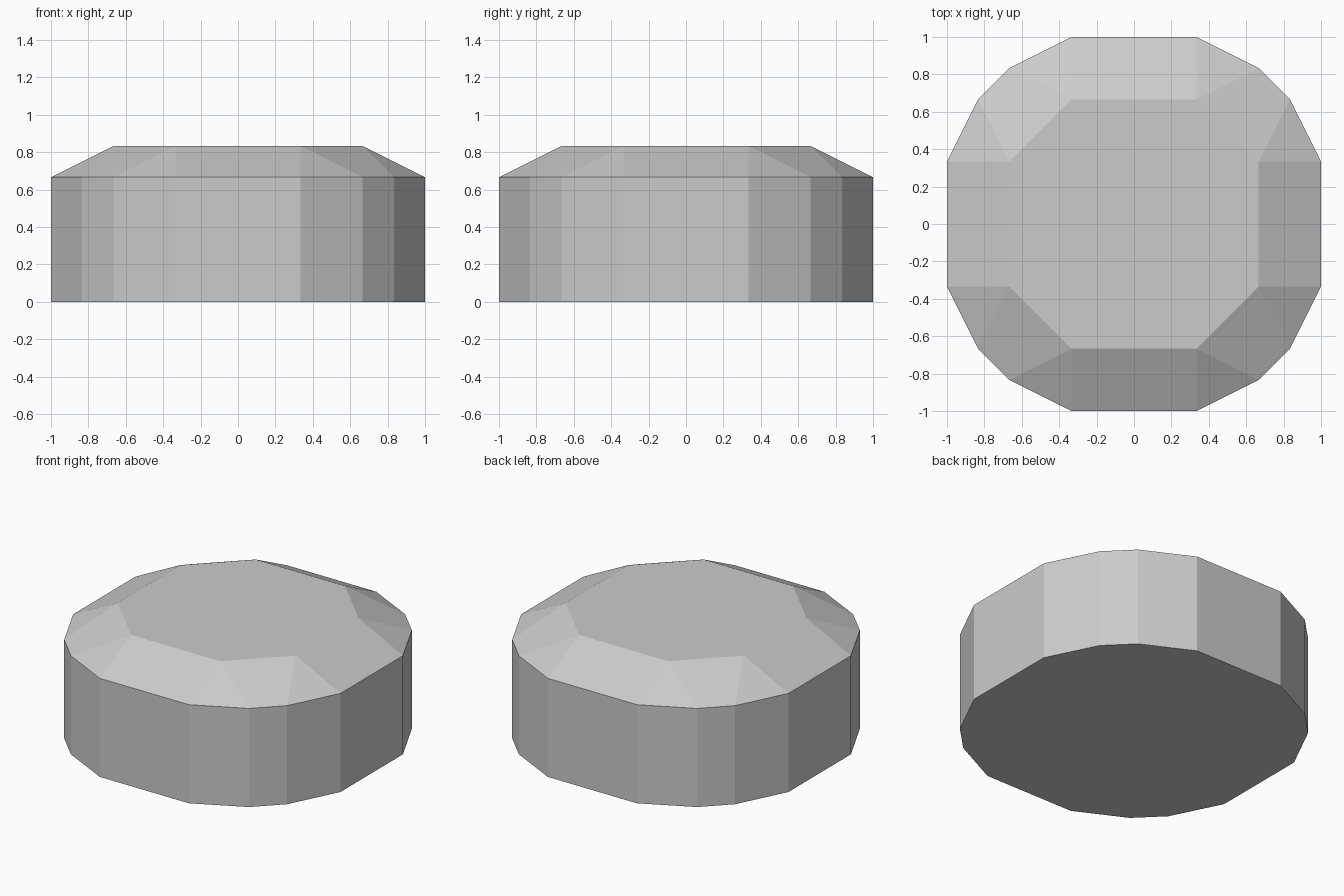
import bpy
import bmesh

if "Cube" in bpy.data.objects:
    bpy.data.objects.remove(bpy.data.objects["Cube"])

RIM_Z, TOP_Z = 2 / 3, 5 / 6
# One quadrant of the rim outline and of the octagonal top, counter-clockwise
RIM = [(1, 1/3), (5/6, 2/3), (2/3, 5/6), (1/3, 1)]
TOP = [(2/3, 1/3), (1/3, 2/3)]


def ring(bm, quadrant, z):
    """Repeat a quadrant outline by four quarter turns."""
    verts = []
    for turn in range(4):
        for x, y in quadrant:
            for _ in range(turn):
                x, y = -y, x
            verts.append(bm.verts.new((x, y, z)))
    return verts


bm = bmesh.new()
base = ring(bm, RIM, 0)
rim = ring(bm, RIM, RIM_Z)
top = ring(bm, TOP, TOP_Z)

# Flat bottom, flat top and vertical sides
bm.faces.new(base[::-1])
bm.faces.new(top)
for i in range(16):
    j = (i + 1) % 16
    bm.faces.new((base[i], base[j], rim[j], rim[i]))

# Sloped shoulder: each quadrant has a corner quad, two triangles and a side quad
for q in range(4):
    a, b, c, d = rim[4 * q:4 * q + 4]
    t0, t1 = top[2 * q:2 * q + 2]
    bm.faces.new((a, b, t0))
    bm.faces.new((b, c, t1, t0))
    bm.faces.new((c, d, t1))
    bm.faces.new((d, rim[(4 * q + 4) % 16], top[(2 * q + 2) % 8], t1))

bmesh.ops.recalc_face_normals(bm, faces=bm.faces[:])
mesh = bpy.data.meshes.new("faceted_disc")
bm.to_mesh(mesh)
bm.free()
bpy.context.collection.objects.link(bpy.data.objects.new("faceted_disc", mesh))
